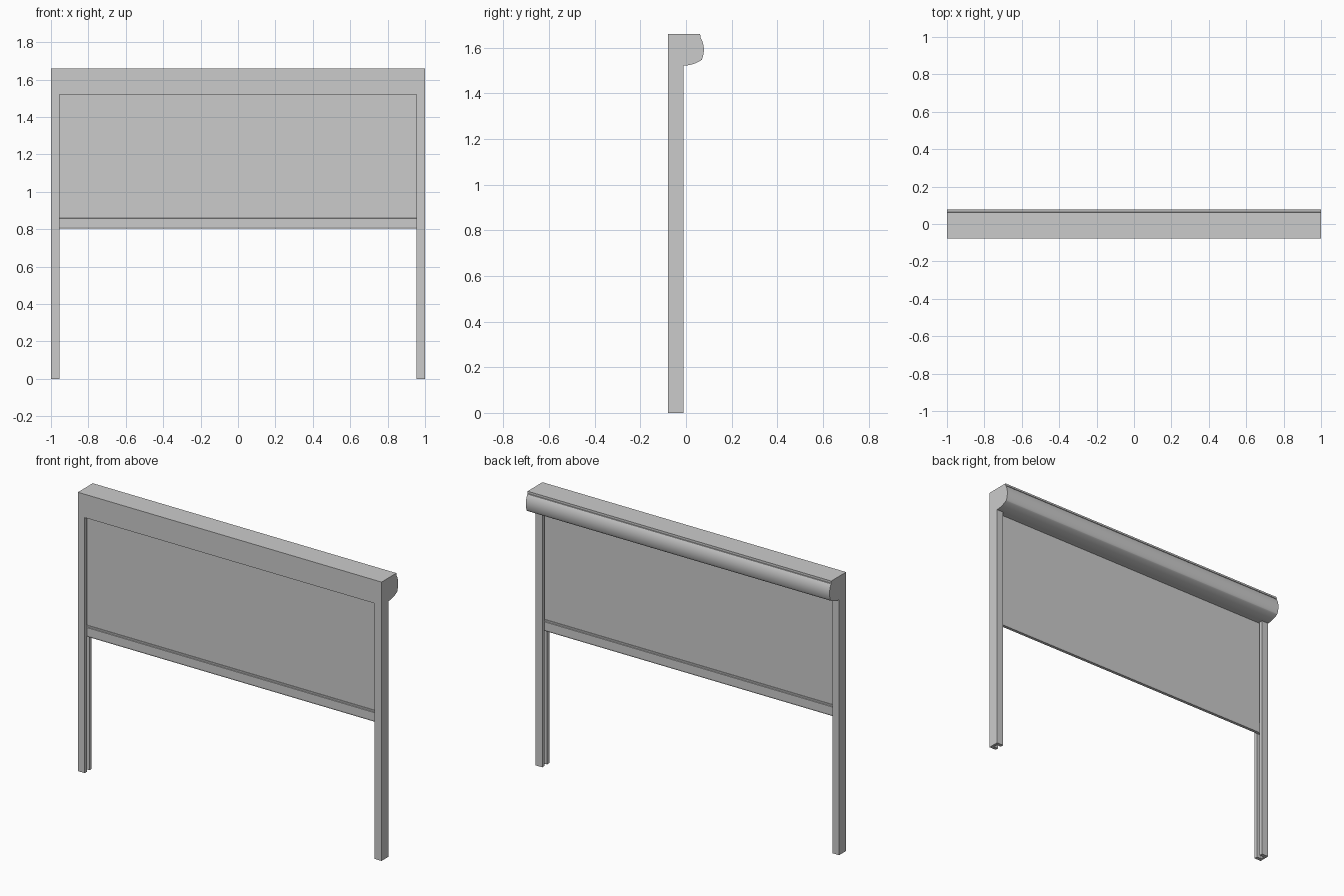
import bpy, bmesh, math

if "Cube" in bpy.data.objects:
    bpy.data.objects.remove(bpy.data.objects["Cube"])


def extrude_profile(name, pts, axis, lo, hi, smooth=False):
    """Closed 2D profile swept along x (pts are y,z) or along z (pts are x,y)."""
    def place(p, t):
        return (t, p[0], p[1]) if axis == 'x' else (p[0], p[1], t)
    bm = bmesh.new()
    a = [bm.verts.new(place(p, lo)) for p in pts]
    b = [bm.verts.new(place(p, hi)) for p in pts]
    bm.faces.new(a)
    bm.faces.new(b)
    n = len(pts)
    for i in range(n):
        j = (i + 1) % n
        bm.faces.new((a[i], a[j], b[j], b[i]))
    bmesh.ops.recalc_face_normals(bm, faces=bm.faces)
    mesh = bpy.data.meshes.new(name)
    bm.to_mesh(mesh)
    bm.free()
    ob = bpy.data.objects.new(name, mesh)
    bpy.context.collection.objects.link(ob)
    if smooth:
        bpy.ops.object.select_all(action='DESELECT')
        ob.select_set(True)
        bpy.context.view_layer.objects.active = ob
        bpy.ops.object.shade_smooth_by_angle(angle=math.radians(30))
    return ob


def bow(p, c, q, n):
    """Quadratic curve from p to q pulled towards c."""
    return [tuple((1-t)**2*p[k] + 2*t*(1-t)*c[k] + t*t*q[k] for k in (0, 1))
            for t in (i / n for i in range(n + 1))]


FRONT, BACK, TOP, UNDER = -0.078, 0.078, 1.66, 1.521
POST_BACK, POST_IN, CAP = -0.012, 0.955, 0.006

# Roller housing: flat front and top, bowed back and underside
bulge = bow((0.064, 1.644), (0.09, 1.598), (0.069, 1.547), 10)
belly = bow((0.067, 1.545), (0.03, 1.522), (POST_BACK, UNDER), 10)
outline = [(FRONT, UNDER), (FRONT, TOP), (0.062, TOP)]
groove = [(0.062, 1.649), (0.057, 1.648), (0.057, 1.644)]
extrude_profile("roller_housing", outline + groove + bulge + belly, 'x',
                -1 + CAP, 1 - CAP, True)

# Housing end caps and slotted side rails
mid = -0.045
rail = [(1, FRONT), (1, POST_BACK), (POST_IN, POST_BACK), (POST_IN, mid + 0.012),
        (0.985, mid + 0.012), (0.985, mid - 0.012), (POST_IN, mid - 0.012), (POST_IN, FRONT)]
for side, s in (("left", -1), ("right", 1)):
    extrude_profile(side + "_end_cap", outline + bulge + belly, 'x', s * (1 - CAP), s, True)
    extrude_profile(side + "_guide_rail", [(s * x, y) for x, y in rail], 'z', 0, UNDER)

# Screen fabric, its edges running inside the rail slots
extrude_profile("screen_fabric", [(mid - 0.002, 0.86), (mid + 0.002, 0.86),
                (mid + 0.002, UNDER), (mid - 0.002, UNDER)], 'x', -0.975, 0.975)

# Weighted bottom bar with a stepped top and tapered underside
half = [(0.009, 0.803), (0.0115, 0.811), (0.0115, 0.858), (0.006, 0.859), (0.006, 0.868)]
bar = [(mid + y, z) for y, z in half] + [(mid - y, z) for y, z in reversed(half)]
extrude_profile("bottom_bar", bar, 'x', -0.97, 0.97)
